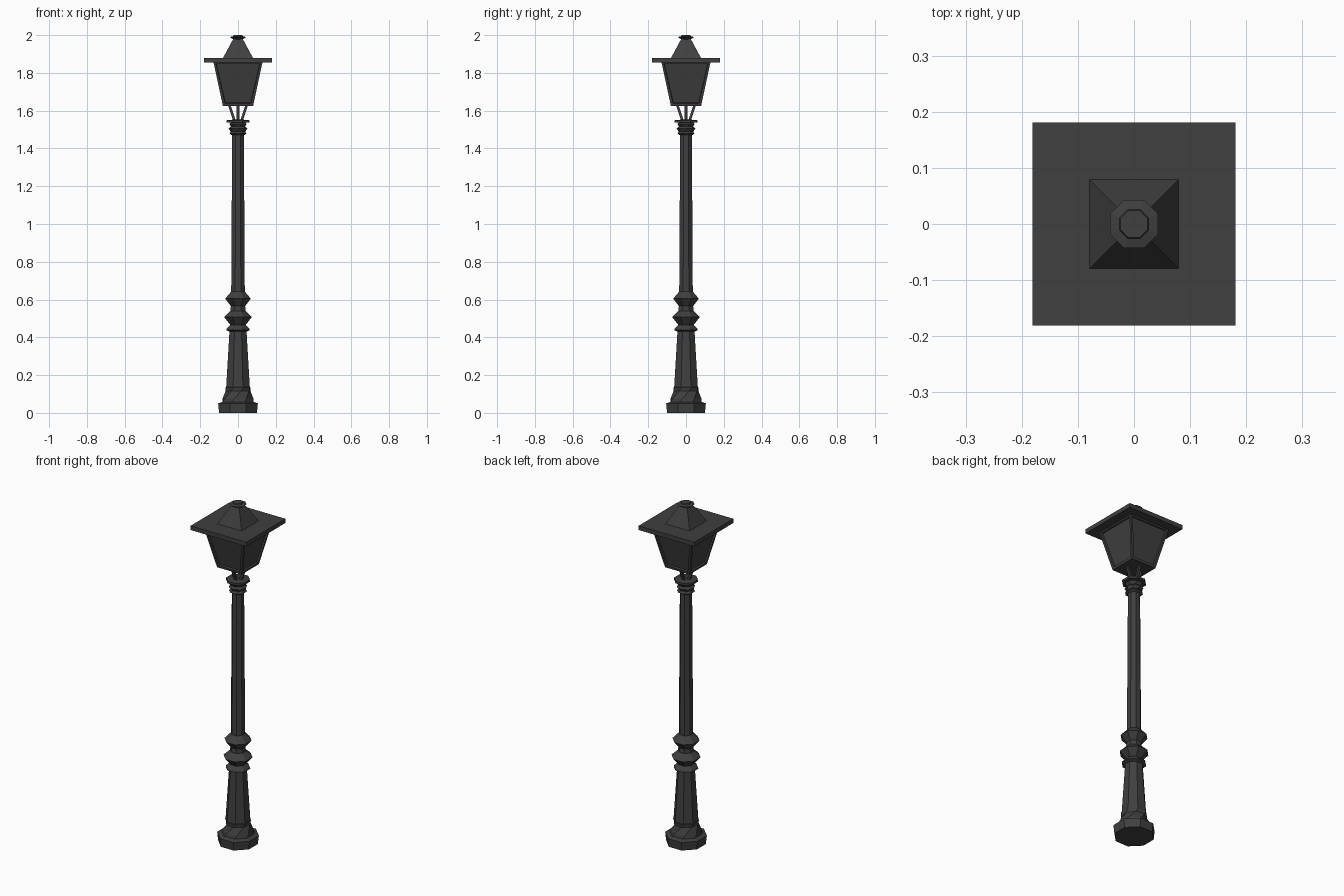
import bpy, bmesh
from math import cos, sin, pi
from mathutils import Vector

cube = bpy.data.objects.get("Cube")
if cube:
    bpy.data.objects.remove(cube, do_unlink=True)

iron = bpy.data.materials.new("dark iron")
iron.use_nodes = True
iron.diffuse_color = (0.05, 0.05, 0.05, 1)
iron.node_tree.nodes["Principled BSDF"].inputs["Base Color"].default_value = iron.diffuse_color


def finish(name, bm):
    bmesh.ops.recalc_face_normals(bm, faces=bm.faces)
    mesh = bpy.data.meshes.new(name)
    bm.to_mesh(mesh)
    bm.free()
    mesh.materials.append(iron)
    obj = bpy.data.objects.new(name, mesh)
    bpy.context.collection.objects.link(obj)
    return obj


def stack(name, rings, sides=8):
    """Solid of polygon rings (half width, height, twist in side steps)."""
    bm = bmesh.new()
    step = 2 * pi / sides
    loops = []
    for half, z, twist in rings:
        r = half / cos(step / 2)
        loops.append([bm.verts.new((r * cos((i + 0.5 + twist) * step),
                                    r * sin((i + 0.5 + twist) * step), z))
                      for i in range(sides)])
    bm.faces.new(loops[0])
    bm.faces.new(loops[-1])
    for a, b in zip(loops, loops[1:]):
        for i in range(sides):
            j = (i + 1) % sides
            bm.faces.new((a[i], a[j], b[j], b[i]))
    return finish(name, bm)


# Foot, with a twisted collar above it
stack("foot", [(0.100, 0, 0), (0.105, 0.05, 0), (0.085, 0.057, 0)])
stack("twisted_collar", [(0.082, 0.055, 0), (0.078, 0.075, 0.2),
                         (0.063, 0.115, 0.8), (0.066, 0.135, 1), (0.055, 0.14, 1)])

# Tapered pedestal and its flange
stack("pedestal", [(0.063, 0.13, 0), (0.045, 0.435, 0)])
stack("pedestal_flange", [(0.045, 0.43, 0), (0.062, 0.438, 0),
                          (0.060, 0.446, 0), (0.040, 0.465, 0)])

# Two diamond-shaped knuckles
stack("knuckles", [(0.036, 0.46, 0), (0.073, 0.507, 0), (0.040, 0.54, 0),
                   (0.038, 0.565, 0), (0.068, 0.605, 0), (0.036, 0.642, 0)])

# Slim shaft and capital
stack("shaft", [(0.036, 0.63, 0), (0.031, 1.48, 0)])
stack("capital", [(0.032, 1.47, 0), (0.045, 1.478, 0), (0.036, 1.49, 0.3),
                  (0.046, 1.505, 0.6), (0.036, 1.515, 0.8), (0.046, 1.53, 1),
                  (0.040, 1.537, 1)])
stack("capital_flange", [(0.060, 1.537, 0), (0.060, 1.549, 0), (0.030, 1.552, 0)])

# Four splayed struts holding the lantern
for n, label in enumerate(("left", "back", "right", "front")):
    d = Vector((cos(n * pi / 2), sin(n * pi / 2), 0))
    side = Vector((-d.y, d.x, 0))
    bm = bmesh.new()
    ends = []
    for r, z in ((0.018, 1.545), (0.046, 1.63)):
        ends.append([bm.verts.new(d * (r + u * 0.007) + side * v * 0.007 + Vector((0, 0, z)))
                     for u, v in ((-1, -1), (1, -1), (1, 1), (-1, 1))])
    for loop in ends:
        bm.faces.new(loop)
    for i in range(4):
        j = (i + 1) % 4
        bm.faces.new((ends[0][i], ends[0][j], ends[1][j], ends[1][i]))
    finish(label + "_strut", bm)

# Lantern body with recessed panes
body = stack("lantern_body", [(0.080, 1.625, 0), (0.130, 1.858, 0)], 4)
bm = bmesh.new()
bm.from_mesh(body.data)
bm.normal_update()
walls = [f for f in bm.faces if abs(f.normal.z) < 0.7]
bmesh.ops.inset_individual(bm, faces=walls, thickness=0.018)
bmesh.ops.inset_individual(bm, faces=walls, thickness=0.002, depth=-0.010)
bm.to_mesh(body.data)
bm.free()

# Roof slab, raised cap and finial
stack("roof_slab", [(0.181, 1.855, 0), (0.181, 1.880, 0)], 4)
stack("roof_cap", [(0.080, 1.878, 0), (0.024, 1.982, 0)], 4)
stack("finial", [(0.022, 1.975, 0), (0.043, 1.990, 0), (0.026, 1.994, 0),
                 (0.024, 2.0, 0)])
